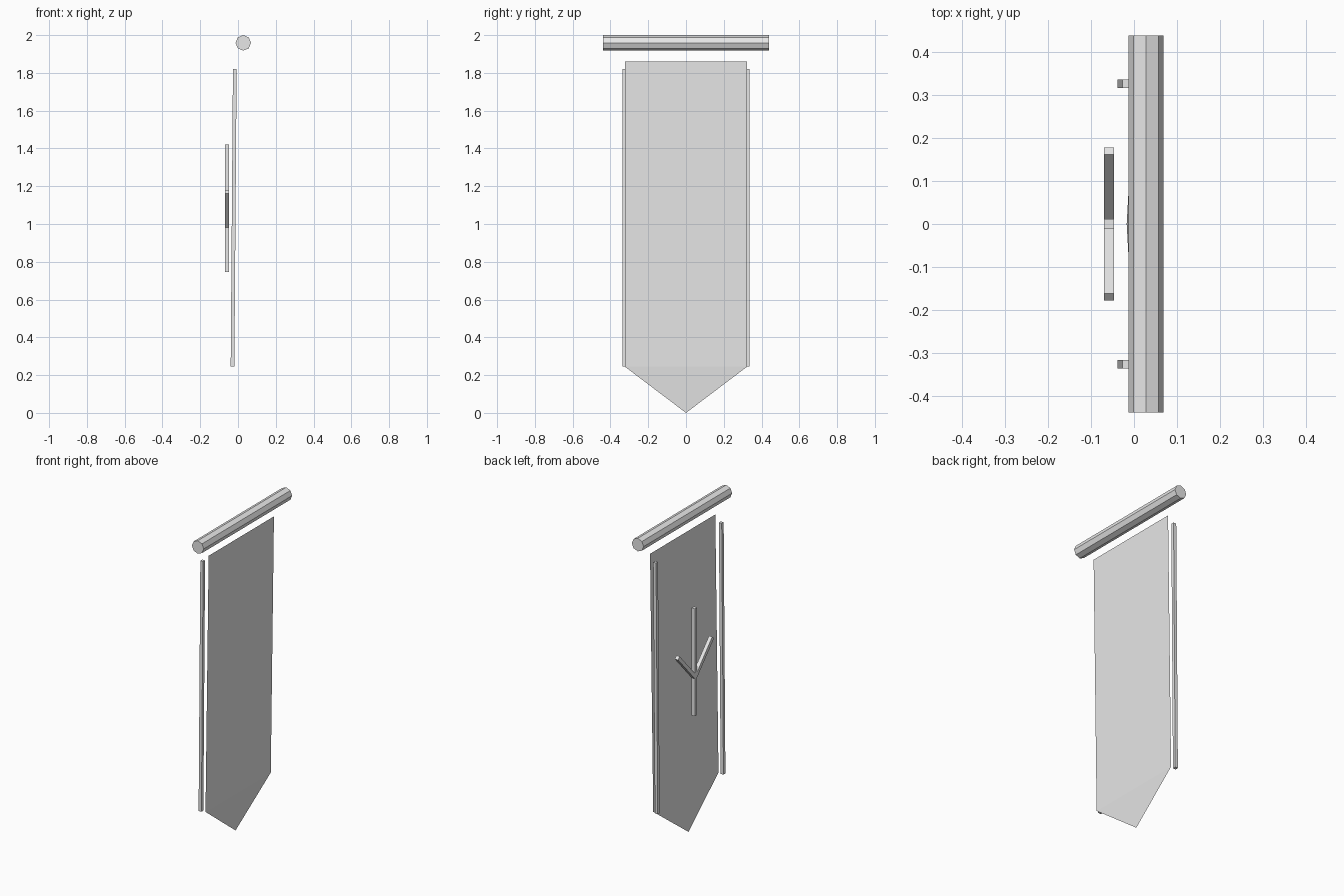
import bpy
import bmesh
import math
from mathutils import Matrix, Vector

cube = bpy.data.objects.get("Cube")
if cube:
    bpy.data.objects.remove(cube, do_unlink=True)

grey = bpy.data.materials.new("pale_grey")
grey.use_nodes = True
grey.diffuse_color = (0.8, 0.8, 0.8, 1)
grey.node_tree.nodes["Principled BSDF"].inputs["Base Color"].default_value = (0.8, 0.8, 0.8, 1)


def add_object(name, bm):
    mesh = bpy.data.meshes.new(name)
    bm.to_mesh(mesh)
    bm.free()
    mesh.materials.append(grey)
    obj = bpy.data.objects.new(name, mesh)
    bpy.context.collection.objects.link(obj)
    return obj


def add_bar(name, start, end, width):
    """Square bar between two points."""
    start, end = Vector(start), Vector(end)
    axis = end - start
    turn = Vector((0, 0, 1)).rotation_difference(axis).to_matrix().to_4x4()
    size = Matrix.Diagonal((width, width, axis.length, 1))
    bm = bmesh.new()
    bmesh.ops.create_cube(bm, size=1, matrix=Matrix.Translation((start + end) / 2) @ turn @ size)
    return add_object(name, bm)


# Hanging rod: flat-sided octagonal bar along y
bm = bmesh.new()
bmesh.ops.create_cone(
    bm, cap_ends=True, segments=8, radius1=0.041, radius2=0.041, depth=0.878,
    matrix=Matrix.Translation((0.028, 0, 1.959)) @ Matrix.Rotation(math.pi / 2, 4, 'X'))
add_object("hanging_rod", bm)

# Cloth: thin sheet leaning slightly, with a pointed flap bent at the bottom
bm = bmesh.new()
top_l, top_r, low_r, low_l, tip = [bm.verts.new(p) for p in (
    (0.023, -0.324, 1.86), (0.023, 0.324, 1.86),
    (0.001, 0.324, 0.245), (0.001, -0.324, 0.245), (-0.017, 0, 0))]
bm.faces.new((top_l, low_l, low_r, top_r))
bm.faces.new((low_l, tip, low_r))
add_object("banner_cloth", bm)

# Edge strips and the two slanted emblem arms, mirrored in y
for side, word in ((1, "back"), (-1, "front")):
    add_bar(word + "_edge_strip", (-0.029, side * 0.326, 0.245), (-0.017, side * 0.326, 1.82), 0.0195)
    add_bar(word + "_emblem_arm", (-0.058, 0, 0.985), (-0.058, side * 0.17, 1.17), 0.023)

# Upright emblem stem
add_bar("emblem_stem", (-0.058, 0, 0.745), (-0.058, 0, 1.42), 0.023)
